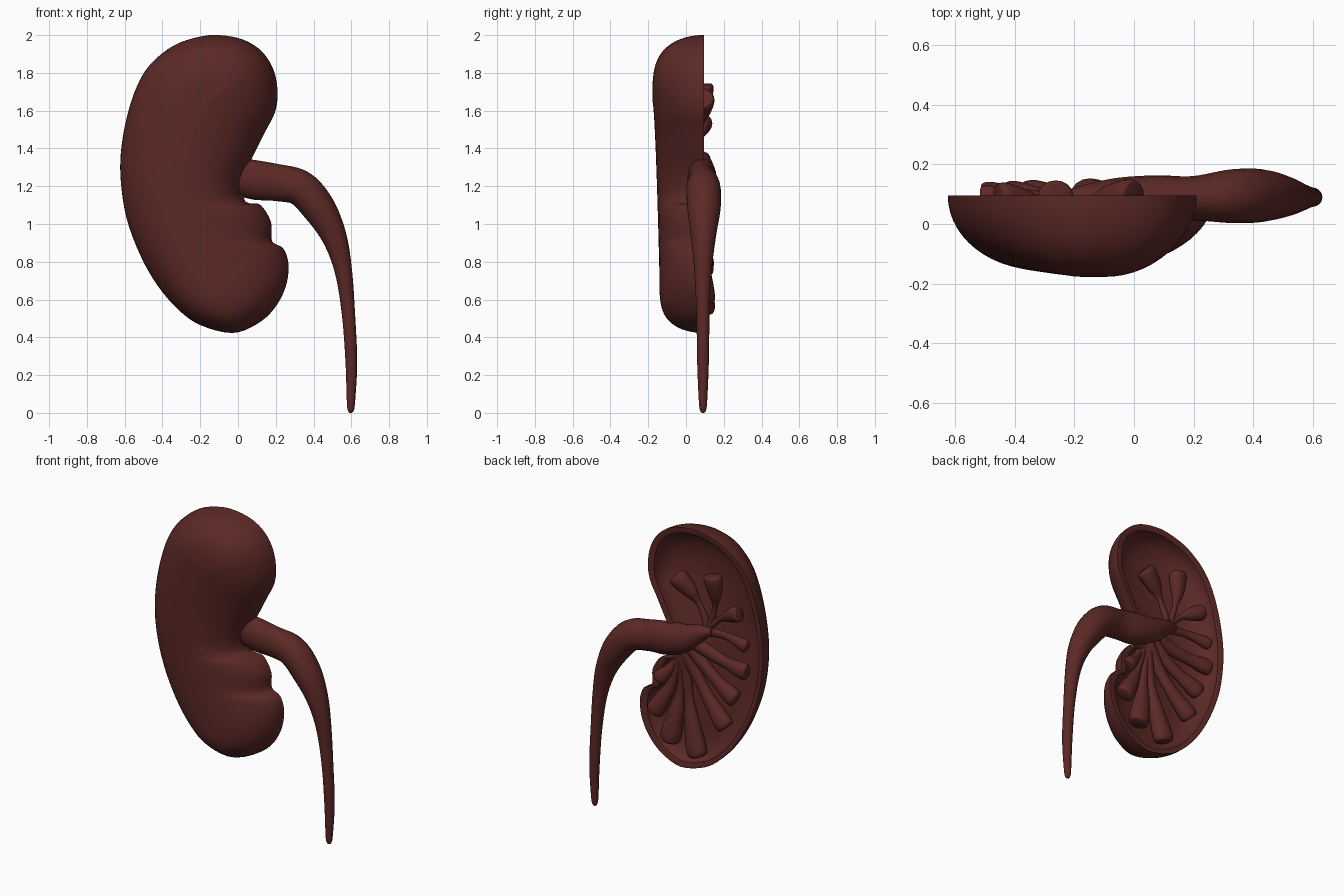
import bpy, bmesh
from math import sin, cos, pi
from mathutils import Vector

if "Cube" in bpy.data.objects:
    bpy.data.objects.remove(bpy.data.objects["Cube"])

mat = bpy.data.materials.new("tissue_red")
mat.diffuse_color = (0.105, 0.022, 0.019, 1)
mat.use_nodes = True
mat.node_tree.nodes["Principled BSDF"].inputs["Base Color"].default_value = mat.diffuse_color
CUT = 0.095  # y of the open cut face


def spline(pts, n, closed=False):
    """Catmull-Rom through tuples of any dimension, n steps per span."""
    m = len(pts)
    get = (lambda i: pts[i % m]) if closed else (lambda i: pts[max(0, min(m - 1, i))])
    out = []
    for i in range(m if closed else m - 1):
        for k in range(n):
            t = k / n
            out.append(tuple(
                0.5 * (2 * b + (c - a) * t + (2 * a - 5 * b + 4 * c - d) * t * t
                       + (3 * b - a - 3 * c + d) * t ** 3)
                for a, b, c, d in zip(get(i - 1), get(i), get(i + 1), get(i + 2))))
    if not closed:
        out.append(pts[-1])
    return out


def loft(name, rings, caps):
    """Skin a list of equally long closed rings."""
    bm = bmesh.new()
    loops = [[bm.verts.new(p) for p in r] for r in rings]
    for a, b in zip(loops, loops[1:]):
        for i in range(len(a)):
            j = (i + 1) % len(a)
            bm.faces.new((a[i], a[j], b[j], b[i]))
    if caps:
        bm.faces.new(loops[0])
        bm.faces.new(loops[-1])
    bmesh.ops.remove_doubles(bm, verts=bm.verts, dist=0.0004)
    bmesh.ops.recalc_face_normals(bm, faces=bm.faces)
    me = bpy.data.meshes.new(name)
    bm.to_mesh(me)
    bm.free()
    ob = bpy.data.objects.new(name, me)
    bpy.context.collection.objects.link(ob)
    me.materials.append(mat)
    bpy.ops.object.select_all(action='DESELECT')
    ob.select_set(True)
    bpy.context.view_layer.objects.active = ob
    bpy.ops.object.shade_smooth_by_angle(angle=0.75)
    return ob


def tube(name, pts, n=6, sides=20):
    """Sweep a section along (x, y, z, radius, flattening in y) points."""
    path = spline(pts, n)
    rings = []
    for i, p in enumerate(path):
        c = Vector(p[:3])
        t = Vector(path[min(i + 1, len(path) - 1)][:3]) - Vector(path[max(i - 1, 0)][:3])
        u = t.cross(Vector((0, 1, 0))).normalized()
        v = u.cross(t).normalized() * p[4]
        rings.append([c + p[3] * (cos(2 * pi * k / sides) * u + sin(2 * pi * k / sides) * v)
                      for k in range(sides)])
    return loft(name, rings, True)


# Kidney half: bean outline shrunk towards a curved spine, outside then inside
outline = spline([
    (-0.10, 2.0), (0.03, 1.975), (0.13, 1.91), (0.19, 1.81), (0.21, 1.69), (0.195, 1.59),
    (0.15, 1.50), (0.10, 1.40), (0.05, 1.30), (0.02, 1.21), (0.02, 1.14), (0.06, 1.11),
    (0.12, 1.10), (0.175, 1.01), (0.18, 0.91), (0.24, 0.87), (0.268, 0.78), (0.25, 0.66),
    (0.19, 0.55), (0.10, 0.47), (-0.03, 0.423), (-0.2, 0.465), (-0.32, 0.55), (-0.43, 0.68),
    (-0.52, 0.84), (-0.59, 1.03), (-0.62, 1.22), (-0.62, 1.38), (-0.59, 1.56),
    (-0.535, 1.73), (-0.46, 1.85), (-0.34, 1.945), (-0.21, 1.99)], 4, True)

# Spine heights, averaged along the outline so the notches leave no crease
raw = [max(0.75, min(1.65, z)) for x, z in outline]
W = 9
spine_z = [sum(raw[(i + k) % len(raw)] for k in range(-W, W + 1)) / (2 * W + 1)
           for i in range(len(raw))]


def ring(scale, drop):
    """One ring; scale and drop are functions of (polar, low) at each point."""
    pts = []
    for (x, z), zs in zip(outline, spine_z):
        xs = -0.3 + 0.8 * (zs - 1.2) ** 2
        low = max(0.0, (1.65 - zs) / 0.9)       # 0 at upper pole, 1 at lower pole
        polar = min(1.0, abs(z - zs) / 0.33)    # 1 at the two ends
        s = scale(polar, low)
        pts.append((xs + (x - xs) * s, CUT - drop(polar, low), zs + (z - zs) * s))
    return pts


def outer(a):
    return ring(lambda p, l: max(0.0, cos(a)) ** (1 - 0.45 * p - 0.1 * l),
                lambda p, l: (0.273 - 0.037 * l ** 0.6) * sin(a))


def inner(a):
    return ring(lambda p, l: 0.89 * max(0.0, cos(a)) ** 0.65,
                lambda p, l: 0.006 + (0.165 - 0.075 * l) * sin(a))


N = 14
angles = [pi / 2 * i / N for i in range(N + 1)]
shell = [outer(a) for a in reversed(angles)]
shell += [ring(lambda p, l: 0.93, lambda p, l: 0.0)]
shell += [inner(a) for a in angles]
loft("kidney_shell", shell, False)

# Renal pelvis running out into the tapering ureter
tube("pelvis_and_ureter", [
    (-0.25, 0.08, 1.365, 0.022, 1), (-0.17, 0.085, 1.335, 0.05, 0.9),
    (-0.05, 0.085, 1.27, 0.088, 0.8), (0.08, 0.085, 1.235, 0.104, 0.75),
    (0.20, 0.086, 1.22, 0.098, 0.76), (0.33, 0.093, 1.19, 0.094, 0.96),
    (0.43, 0.095, 1.08, 0.088, 1), (0.51, 0.092, 0.93, 0.066, 1),
    (0.558, 0.09, 0.75, 0.046, 1), (0.585, 0.09, 0.52, 0.035, 1), (0.60, 0.09, 0.27, 0.031, 1),
    (0.598, 0.09, 0.06, 0.022, 1), (0.597, 0.09, 0.012, 0.015, 1), (0.597, 0.09, 0.0, 0.005, 1)])

# Calyces: bent necks flaring to blunt ends
# (start x, z, end x, z, end radius, neck radius, sideways bend)
calyces = [
    (-0.21, 1.36, 0.00, 1.67, 0.064, 0.020, 0.035), (-0.21, 1.36, -0.26, 1.74, 0.058, 0.018, 0.03),
    (-0.20, 1.36, -0.455, 1.54, 0.050, 0.018, -0.02), (-0.18, 1.34, -0.51, 1.335, 0.040, 0.024, -0.02),
    (-0.06, 1.27, -0.51, 1.17, 0.052, 0.040, 0.02), (-0.06, 1.24, -0.43, 0.97, 0.056, 0.040, 0.025),
    (-0.04, 1.20, -0.36, 0.77, 0.060, 0.038, 0.025), (-0.04, 1.20, -0.155, 0.53, 0.066, 0.032, 0.02),
    (-0.03, 1.20, 0.05, 0.58, 0.066, 0.026, -0.02), (-0.02, 1.20, 0.16, 0.74, 0.058, 0.026, -0.03),
    (-0.02, 1.20, 0.13, 0.96, 0.045, 0.024, -0.02)]
for i, (x0, z0, x1, z1, r, neck, bend) in enumerate(calyces):
    d = Vector((x1 - x0, z1 - z0))
    side = Vector((-d.y, d.x)).normalized()

    def at(t, rad, y):
        o = side * bend * sin(pi * t) + d * t
        return (x0 + o.x, y, z0 + o.y, rad, 0.85)
    tube(f"calyx_{i + 1}", [
        at(0, neck * 1.3, 0.07), at(0.25, neck * 1.1, 0.07), at(0.47, neck, 0.075),
        at(0.68, r * 0.74, 0.084), at(0.88, r * 0.98, 0.094), at(0.96, r, 0.097),
        at(0.99, r * 0.9, 0.098), at(1.0, r * 0.76, 0.098)], 4, 16)
